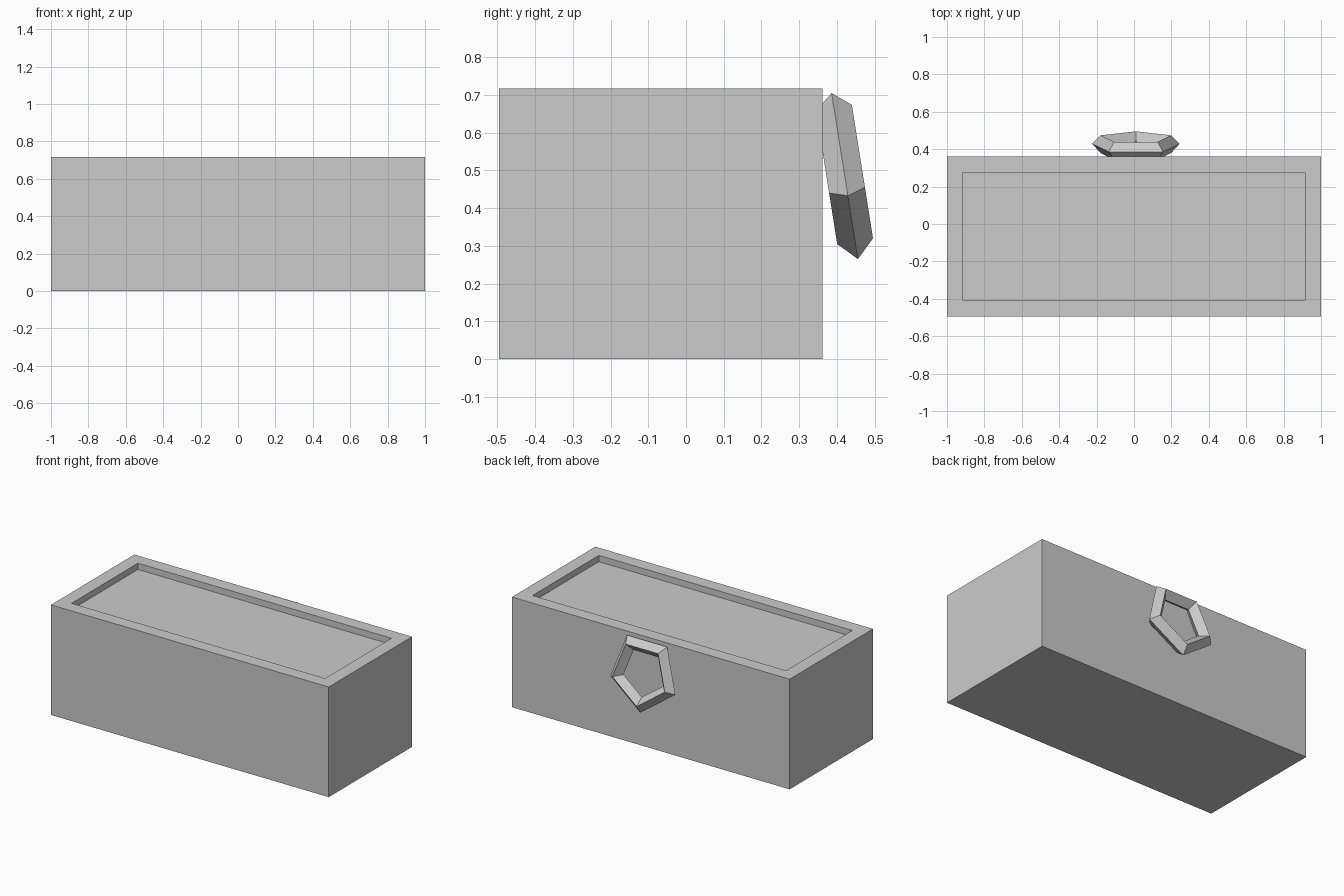
import bpy, bmesh, math
from mathutils import Matrix

if "Cube" in bpy.data.objects:
    bpy.data.objects.remove(bpy.data.objects["Cube"])

grey = bpy.data.materials.new("stone_grey")
grey.diffuse_color = (0.6, 0.6, 0.6, 1)
grey.use_nodes = True
grey.node_tree.nodes["Principled BSDF"].inputs["Base Color"].default_value = grey.diffuse_color

X = 1.0                      # half length
Y0, Y1 = -0.495, 0.362       # front and back of the box
SEAM, FLOOR, TOP = 0.638, 0.676, 0.717
WALL = 0.087                 # rim width


def finish(name, bm):
    bmesh.ops.recalc_face_normals(bm, faces=bm.faces)
    mesh = bpy.data.meshes.new(name)
    bm.to_mesh(mesh)
    bm.free()
    mesh.materials.append(grey)
    obj = bpy.data.objects.new(name, mesh)
    bpy.context.collection.objects.link(obj)
    return obj


def box(inset, z0, z1):
    bm = bmesh.new()
    sx, sy = 2 * (X - inset), Y1 - Y0 - 2 * inset
    m = Matrix.Translation((0, (Y0 + Y1) / 2, (z0 + z1) / 2)) @ Matrix.Diagonal((sx, sy, z1 - z0, 1))
    bmesh.ops.create_cube(bm, size=1, matrix=m)
    return bm


# Solid body below the rim
finish("body", box(0, 0, SEAM))

# Sunken panel inside the rim
finish("inner_panel", box(WALL, SEAM, FLOOR))

# Rim: inset the top and bottom of a slab, then bridge the opening through it
bm = box(0, SEAM, TOP)
caps = [f for f in bm.faces if abs(f.normal.z) > 0.9]
bmesh.ops.inset_individual(bm, faces=caps, thickness=WALL, use_even_offset=True)
loops = [e for f in caps for e in f.edges]
bmesh.ops.delete(bm, geom=caps, context='FACES_ONLY')
bmesh.ops.bridge_loops(bm, edges=loops)
finish("rim", bm)

# Five-sided ring leaning against the back, point downwards
bpy.ops.mesh.primitive_torus_add(major_segments=5, minor_segments=4,
                                 major_radius=0.198, minor_radius=0.048)
ring = bpy.context.object
ring.name = "ring_handle"
ring.data.materials.append(grey)
ring.matrix_world = (Matrix.Translation((0.01, 0.417, 0.508))
                     @ Matrix.Rotation(math.radians(99), 4, 'X')
                     @ Matrix.Rotation(math.radians(-90), 4, 'Z'))
